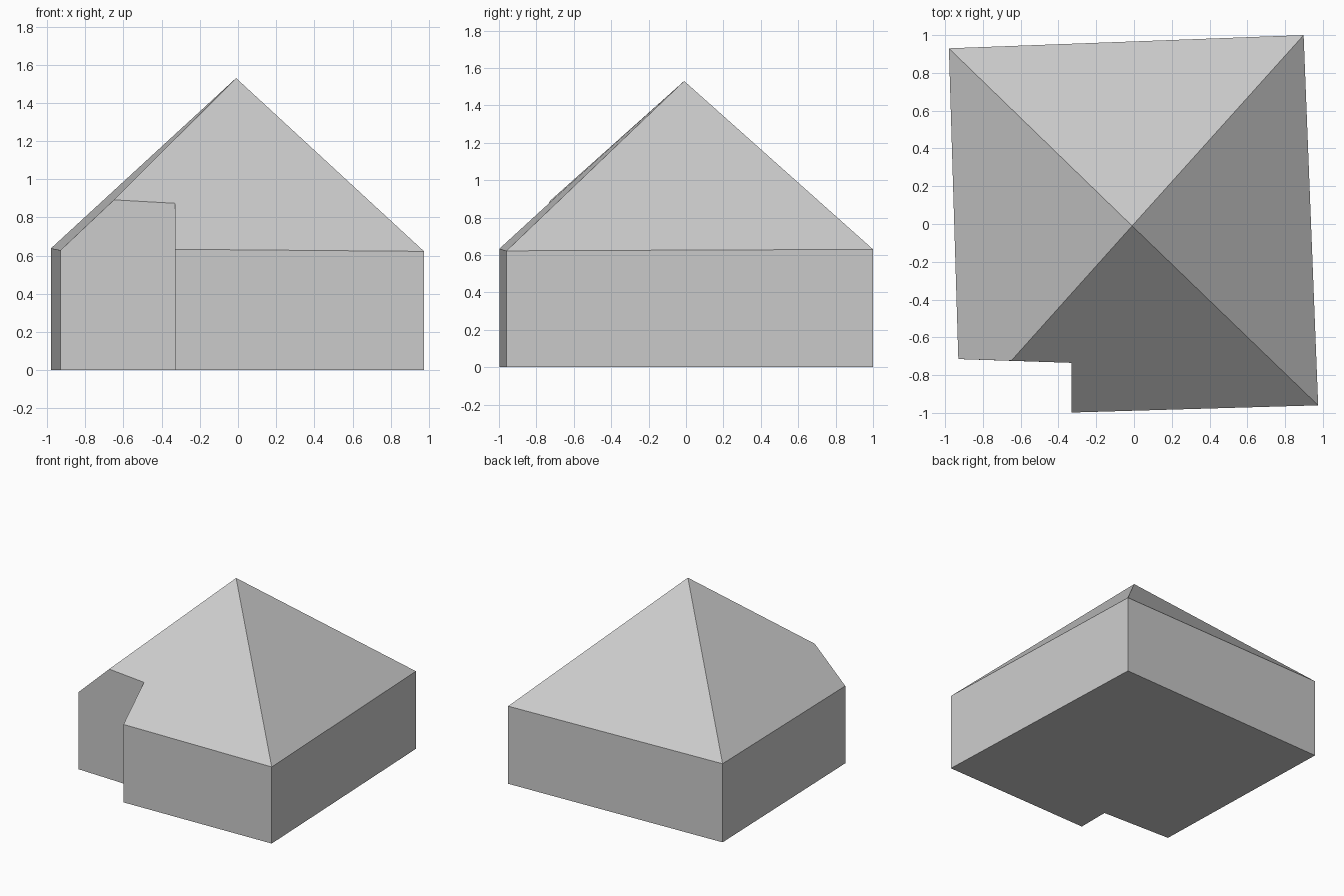
import bpy
import bmesh

cube = bpy.data.objects.get("Cube")
if cube:
    bpy.data.objects.remove(cube, do_unlink=True)

grey = bpy.data.materials.new("light_grey")
grey.use_nodes = True
colour = (0.6, 0.6, 0.6, 1)
grey.diffuse_color = colour
grey.node_tree.nodes["Principled BSDF"].inputs["Base Color"].default_value = colour

# Upper outline of the walls, counter-clockwise from above
OUTLINE = {
    "front_right": (-0.33, -0.998, 0.633),
    "front_left": (0.975, -0.96, 0.622),
    "back_left": (0.898, 1.0, 0.63),
    "back_right": (-0.98, 0.93, 0.638),
    "notch_outer": (-0.93, -0.715, 0.628),
    "notch_hip": (-0.65, -0.724, 0.892),
    "notch_inner": (-0.33, -0.735, 0.874),
}
APEX = (-0.01, -0.01, 1.53)


def make_part(name, faces):
    """Build a flat-shaded object from faces given as lists of points."""
    bm = bmesh.new()
    for points in faces:
        bm.faces.new([bm.verts.new(p) for p in points])
    bmesh.ops.remove_doubles(bm, verts=bm.verts, dist=0.0001)
    mesh = bpy.data.meshes.new(name)
    bm.to_mesh(mesh)
    bm.free()
    mesh.materials.append(grey)
    obj = bpy.data.objects.new(name, mesh)
    bpy.context.collection.objects.link(obj)


def ground(point):
    return (point[0], point[1], 0)


# Walls: one face per side; the notch wall rises to a gable at the hip
corners = [n for n in OUTLINE if n != "notch_hip"]
walls = []
for name, following in zip(corners, corners[1:] + corners[:1]):
    a, b = OUTLINE[name], OUTLINE[following]
    top = [b, OUTLINE["notch_hip"], a] if name == "notch_outer" else [b, a]
    walls.append([ground(a), ground(b)] + top)
floor = [ground(OUTLINE[n]) for n in reversed(corners)]
make_part("house_walls", walls + [floor])

# Hipped roof: four slopes meeting at the apex, front slope cut by the notch
slopes = [
    ("notch_hip", "notch_inner", "front_right", "front_left"),
    ("front_left", "back_left"),
    ("back_left", "back_right"),
    ("back_right", "notch_outer", "notch_hip"),
]
make_part("hipped_roof", [[OUTLINE[n] for n in s] + [APEX] for s in slopes])
